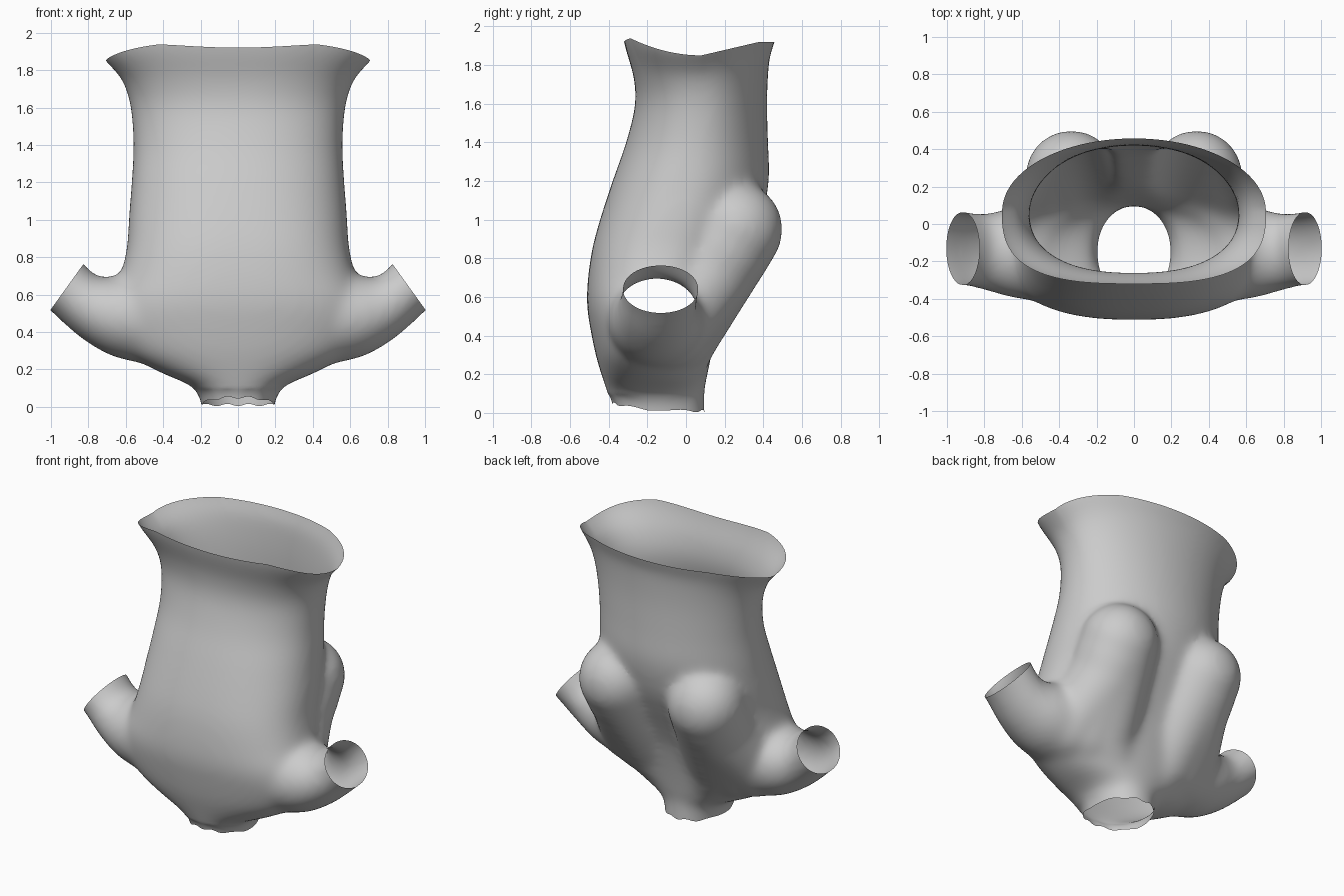
import bpy, bmesh, math
from mathutils import Vector

if "Cube" in bpy.data.objects:
    bpy.data.objects.remove(bpy.data.objects["Cube"])


def resample(rows, steps=4):
    """Catmull-Rom interpolation through rows of numbers."""
    out = []
    for i in range(len(rows) - 1):
        a, b, c, d = (rows[max(i - 1, 0)], rows[i], rows[i + 1], rows[min(i + 2, len(rows) - 1)])
        for s in range(steps):
            t = s / steps
            out.append([0.5 * (2 * q + (r - p) * t + (2 * p - 5 * q + 4 * r - w) * t * t
                               + (3 * q - p - 3 * r + w) * t ** 3)
                        for p, q, r, w in zip(a, b, c, d)])
    out.append(list(rows[-1]))
    return out


def spow(v, n):
    return math.copysign(abs(v) ** (2 / n), v)


def loft(bm, rings):
    """Closed skin through rings given as (centre, u, v, front exponent)."""
    count, loops = 64, []
    for centre, u, v, n_front in rings:
        loop = []
        for k in range(count):
            a = 2 * math.pi * k / count
            n = n_front if math.sin(a) < 0 else 2.0
            loop.append(bm.verts.new(centre + u * spow(math.cos(a), n) + v * spow(math.sin(a), n)))
        loops.append(loop)
    for A, B in zip(loops, loops[1:]):
        for k in range(count):
            j = (k + 1) % count
            bm.faces.new((A[k], A[j], B[j], B[k]))
    bm.faces.new(loops[0][::-1])
    bm.faces.new(loops[-1])


def ball_chain(bm, side, start, end, r0, r1, count=20):
    """Row of balls that fuses into a tapered limb."""
    for i in range(count):
        t = i / (count - 1)
        p = Vector(start).lerp(Vector(end), t)
        p.x *= side
        ball = bmesh.ops.create_icosphere(bm, subdivisions=3, radius=r0 + (r1 - r0) * t)
        bmesh.ops.translate(bm, verts=ball["verts"], vec=p)


bm = bmesh.new()

# trunk: z, half width, front y, back y, front exponent
trunk = [
    (-0.16, 0.18, -0.36, 0.10, 2.3), (0.03, 0.20, -0.385, 0.10, 2.3),
    (0.11, 0.25, -0.41, 0.095, 2.3), (0.19, 0.43, -0.435, 0.11, 2.3),
    (0.29, 0.60, -0.465, 0.13, 2.3), (0.42, 0.69, -0.492, 0.16, 2.3),
    (0.56, 0.69, -0.513, 0.20, 2.4), (0.70, 0.63, -0.507, 0.26, 2.5),
    (0.85, 0.595, -0.485, 0.33, 2.5), (1.00, 0.585, -0.445, 0.39, 2.4),
    (1.20, 0.57, -0.38, 0.43, 2.3), (1.40, 0.56, -0.31, 0.425, 2.2),
    (1.60, 0.575, -0.262, 0.42, 2.3), (1.75, 0.615, -0.272, 0.425, 2.5),
    (1.85, 0.67, -0.30, 0.435, 2.7), (1.92, 0.71, -0.322, 0.46, 2.9),
    (2.05, 0.76, -0.345, 0.49, 2.9)]
loft(bm, [(Vector((0, (f + b) / 2, z)), Vector((w, 0, 0)), Vector((0, (b - f) / 2, 0)), n)
          for z, w, f, b, n in resample(trunk)])

# side sleeves: top x, top z, bottom x, bottom z, front y, back y
sleeve = [
    (0.46, 0.74, 0.42, 0.22, -0.42, 0.12), (0.64, 0.705, 0.66, 0.265, -0.395, 0.09),
    (0.74, 0.695, 0.85, 0.375, -0.355, 0.055), (0.825, 0.765, 1.005, 0.515, -0.33, 0.07),
    (0.92, 0.88, 1.13, 0.62, -0.34, 0.09)]
for side in (1, -1):
    rings = []
    for tx, tz, bx, bz, f, b in resample(sleeve):
        top, bot = Vector((side * tx, 0, tz)), Vector((side * bx, 0, bz))
        rings.append(((top + bot) / 2 + Vector((0, (f + b) / 2, 0)),
                      (top - bot) / 2, Vector((0, (b - f) / 2, 0)), 2.0))
    loft(bm, rings)

    # rear bulges: fan of overlapping limbs merging into opening and sleeve
    ball_chain(bm, side, (0.335, 0.255, 0.95), (0.24, -0.06, 0.42), 0.25, 0.235)
    ball_chain(bm, side, (0.24, -0.06, 0.42), (0.11, -0.04, 0.22), 0.235, 0.13, 10)
    ball_chain(bm, side, (0.335, 0.20, 0.86), (0.34, -0.07, 0.42), 0.25, 0.22)
    ball_chain(bm, side, (0.34, 0.13, 0.74), (0.46, -0.09, 0.43), 0.24, 0.205)

bmesh.ops.recalc_face_normals(bm, faces=bm.faces)
mesh = bpy.data.meshes.new("torso_shell")
bm.to_mesh(mesh)
bm.free()
obj = bpy.data.objects.new("torso_shell", mesh)
bpy.context.collection.objects.link(obj)

# fuse everything into one soft skin
remesh = obj.modifiers.new("fuse", 'REMESH')
remesh.mode = 'VOXEL'
remesh.voxel_size = 0.018
soft = obj.modifiers.new("soften", 'SMOOTH')
soft.factor = 0.5
soft.iterations = 45
dg = bpy.context.evaluated_depsgraph_get()
skin = bpy.data.meshes.new_from_object(obj.evaluated_get(dg))
obj.modifiers.clear()
obj.data = skin

bm = bmesh.new()
bm.from_mesh(skin)


def cut(point, normal, inside):
    """Trim away the outer side of a plane, only where inside(centre) holds."""
    faces = [f for f in bm.faces if inside(f.calc_center_median())]
    geom = set(faces)
    for f in faces:
        geom.update(f.edges)
        geom.update(f.verts)
    bmesh.ops.bisect_plane(bm, geom=list(geom), plane_co=point, plane_no=normal, clear_outer=True)


# openings: neck, bottom and both sleeves
cut((0, 0, 1.92), (0, 0, 1), lambda c: c.z > 1.7)
cut((0, 0, 0.01), (0, 0, -1), lambda c: c.z < 0.15)
for s in (1, -1):
    cut((s * 0.915, 0, 0.64), (s * 0.25, 0, 0.18),
        lambda c, s=s: c.x * s > 0.67 and c.z < 1.0)

# wavy rims: dip at the sides of the neck, ripple at the bottom
for v in bm.verts:
    x, y, z = v.co
    if z > 1.6:
        w = (z - 1.6) / 0.32
        if y < 0.08:
            dip = -0.07 + 0.105 * ((0.08 - y) / 0.4) ** 2
            dip -= 0.035 * max(0, 1 - (x / 0.42) ** 2)
        else:
            dip = -0.07 + 0.07 * min(1, (y - 0.08) / 0.3)
        v.co.z += w * w * dip
    elif z < 0.1:
        w = 1 - z / 0.1
        v.co.z += w * (0.045 * max(0, (-0.2 - y) / 0.18) - 0.007 * math.cos(x * 55))
for f in bm.faces:
    f.smooth = True
bm.to_mesh(skin)
bm.free()
skin.name = "torso_shell"
